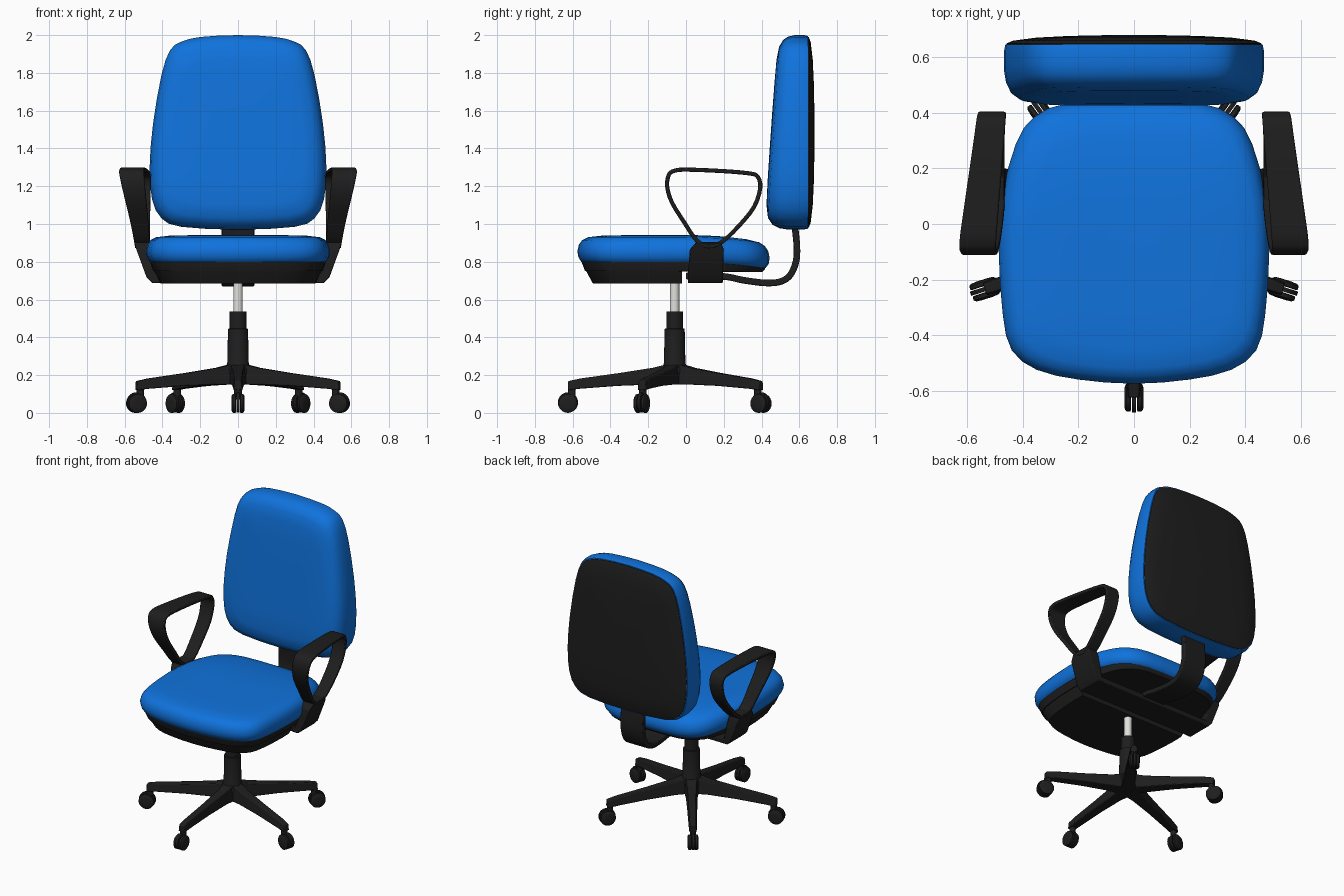
import bpy, bmesh, math
from mathutils import Matrix, Vector

if "Cube" in bpy.data.objects:
    bpy.data.objects.remove(bpy.data.objects["Cube"])


def material(name, rgb):
    m = bpy.data.materials.new(name)
    m.diffuse_color = (*rgb, 1)
    m.use_nodes = True
    m.node_tree.nodes["Principled BSDF"].inputs["Base Color"].default_value = m.diffuse_color
    return m


BLUE = material("blue fabric", (0.005, 0.17, 0.72))
BLACK = material("black plastic", (0.013, 0.013, 0.013))
STEEL = material("pale steel", (0.75, 0.75, 0.72))


def loft(name, rings, mat, closed=False, matrix=Matrix(), bevel=0):
    """Skin a series of equal-length rings, capped unless closed."""
    bm = bmesh.new()
    vs = [[bm.verts.new(matrix @ Vector(p)) for p in r] for r in rings]
    n = len(vs[0])
    for i in range(len(vs) if closed else len(vs) - 1):
        a, b = vs[i], vs[(i + 1) % len(vs)]
        for j in range(n):
            k = (j + 1) % n
            bm.faces.new((a[j], a[k], b[k], b[j]))
    if not closed:
        bm.faces.new(vs[0])
        bm.faces.new(vs[-1])
    bmesh.ops.recalc_face_normals(bm, faces=bm.faces)
    me = bpy.data.meshes.new(name)
    bm.to_mesh(me)
    bm.free()
    me.materials.append(mat)
    ob = bpy.data.objects.new(name, me)
    bpy.context.collection.objects.link(ob)
    if bevel:
        mod = ob.modifiers.new("bevel", 'BEVEL')
        mod.width, mod.segments = bevel, 2
    return ob


def smooth_loop(pts, steps=3, closed=True):
    """Catmull-Rom curve through 2D points."""
    out, n = [], len(pts)
    get = (lambda i: Vector(pts[i % n])) if closed else (lambda i: Vector(pts[max(0, min(n - 1, i))]))
    for i in range(n if closed else n - 1):
        p0, p1, p2, p3 = (get(i + d) for d in (-1, 0, 1, 2))
        for s in range(steps):
            t = s / steps
            out.append(0.5 * (2 * p1 + (p2 - p0) * t + (2 * p0 - 5 * p1 + 4 * p2 - p3) * t * t
                              + (3 * p1 - p0 - 3 * p2 + p3) * t ** 3))
    if not closed:
        out.append(get(n - 1))
    return out


def mirrored(half):
    """Full outline from a right half whose ends lie on x = 0."""
    return smooth_loop(half + [(-x, y) for x, y in half[-2:0:-1]], 2)


def lathe(name, profile, mat, matrix=Matrix(), n=24):
    rings = [[(r * math.cos(2 * math.pi * i / n), r * math.sin(2 * math.pi * i / n), h) for i in range(n)]
             for r, h in profile]
    return loft(name, rings, mat, matrix=matrix)


def strip(name, path, thick, span, closed=False, side=1, bevel=0.006):
    """Flat band following a (y, z) path; span(y, z) gives its x range."""
    rings, n = [], len(path)
    for i, p in enumerate(path):
        a = path[i - 1] if closed or i else p
        b = path[(i + 1) % n] if closed or i < n - 1 else p
        d = (b - a).normalized()
        q = Vector((-d.y, d.x)) * thick / 2
        x0, x1 = span(*p)
        rings.append([(side * x, *(p + s * q)) for x, s in ((x0, -1), (x1, -1), (x1, 1), (x0, 1))])
    return loft(name, rings, BLACK, closed, bevel=bevel)


# Seat cushion and the pan below it
SEAT_Y = -0.065
seat = mirrored([(0, -0.575), (0.2, -0.56), (0.35, -0.525), (0.44, -0.455), (0.472, -0.33), (0.487, -0.1),
                 (0.475, 0.1), (0.425, 0.29), (0.36, 0.385), (0.24, 0.435), (0, 0.443)])


def seat_ring(s, z, droop=0.18, back=9):
    ring = []
    for x, y in seat:
        y = min(SEAT_Y + (y - SEAT_Y) * s, back)
        ring.append((x * s, y, z - droop * max(0, y) ** 2))
    return ring


loft("seat_cushion", [seat_ring(s, z) for s, z in (
    (0.9, 0.785), (0.96, 0.8), (0.99, 0.825), (1, 0.855), (0.985, 0.89), (0.95, 0.915), (0.89, 0.93),
    (0.75, 0.938), (0.5, 0.941), (0.2, 0.942))], BLUE)
loft("seat_pan_rear", [seat_ring(0.955, 0.805), seat_ring(0.95, 0.79), seat_ring(0.92, 0.75, 0.03)], BLACK)
loft("seat_pan_front", [seat_ring(0.95, 0.8, 0, -0.02), seat_ring(0.93, 0.77, 0, -0.02),
                        seat_ring(0.84, 0.686, 0, -0.02)], BLACK)

# Backrest cushion and its rear shell
BACK_Z = 1.485
back = mirrored([(0, 2.0), (0.2, 1.99), (0.3, 1.965), (0.36, 1.92), (0.405, 1.79), (0.45, 1.53), (0.468, 1.3),
                 (0.455, 1.13), (0.405, 1.03), (0.3, 0.985), (0, 0.97)])


def back_ring(s, y):
    ring = []
    for x, z in back:
        z = BACK_Z + (z - BACK_Z) * s
        ring.append((x * s, y + 0.07 * (z - 1.2) * max(0, 0.645 - y) / 0.215, z))
    return ring


loft("backrest_cushion", [back_ring(s, y) for s, y in (
    (0.99, 0.646), (1, 0.62), (1, 0.55), (0.985, 0.505), (0.95, 0.47), (0.88, 0.445), (0.75, 0.433),
    (0.5, 0.43), (0.2, 0.429))], BLUE)
loft("backrest_shell", [back_ring(s, y) for s, y in (
    (0.98, 0.64), (0.98, 0.65), (0.93, 0.66), (0.75, 0.671), (0.5, 0.677), (0.2, 0.68))], BLACK)

# Curved bar carrying the backrest
bar = smooth_loop([(0.0, 0.725), (0.2, 0.722), (0.3, 0.703), (0.42, 0.688), (0.5, 0.695), (0.552, 0.73),
                   (0.582, 0.8), (0.587, 0.88), (0.575, 1.0)], 4, False)
strip("back_support_bar", bar, 0.035, lambda y, z: (-0.087, 0.087))

# Armrest crossbar, brackets and loops
strip("arm_crossbar", [Vector((0.012, 0.705)), Vector((0.195, 0.705))], 0.035, lambda y, z: (-0.44, 0.44))


def arm_span(y, z):
    t = (z - 0.88) / 0.41
    return 0.465 + t * (0.015 - 0.08 * (y - 0.15)), 0.545 + t * (0.055 - 0.14 * (y - 0.15))


arm = smooth_loop([(-0.09, 1.262), (-0.06, 1.282), (0, 1.288), (0.18, 1.281), (0.335, 1.268), (0.38, 1.25),
                   (0.393, 1.19), (0.36, 1.09), (0.28, 0.99), (0.19, 0.905), (0.12, 0.882), (0.055, 0.915),
                   (-0.01, 1.01), (-0.075, 1.115), (-0.1, 1.2)])
for side, label in ((1, "right"), (-1, "left")):
    strip(label + "_armrest", arm, 0.022, arm_span, True, side)
    loft(label + "_arm_bracket", [
        [(side * x, y, z) for x, y in ((x0, y0), (x1, y0), (x1, y1), (x0, y1))]
        for z, x0, x1, y0, y1 in ((0.687, 0.41, 0.455, 0.01, 0.195), (0.72, 0.425, 0.485, 0.01, 0.195),
                                  (0.865, 0.462, 0.538, 0.02, 0.2), (0.905, 0.468, 0.55, 0.055, 0.185))],
        BLACK, bevel=0.006)

# Gas lift column and hub
hub = Matrix.Translation((0, -0.06, 0))
lathe("gas_piston", [(0.025, 0.5), (0.025, 0.76)], STEEL, hub)
lathe("column", [(0.07, 0.152), (0.072, 0.23), (0.057, 0.262), (0.053, 0.445), (0.044, 0.447), (0.044, 0.537)],
      BLACK, hub)

# Five legs with twin-wheel castors
for k in range(5):
    m = hub @ Matrix.Rotation(math.radians(72 * k), 4, 'Z')
    n = str(k + 1)
    loft("base_leg_" + n, [[(-w, -r, z0), (w, -r, z0), (w * 0.75, -r, z1), (-w * 0.75, -r, z1)]
                           for r, w, z0, z1 in ((0.02, 0.05, 0.15, 0.262), (0.12, 0.038, 0.15, 0.238),
                                                (0.3, 0.032, 0.143, 0.21), (0.5, 0.027, 0.128, 0.182),
                                                (0.565, 0.024, 0.12, 0.168))], BLACK, matrix=m, bevel=0.005)
    lathe("castor_stem_" + n, [(0.02, 0.07), (0.02, 0.13)], BLACK, m @ Matrix.Translation((0, -0.545, 0)), 12)
    axle = m @ Matrix.Translation((0, -0.565, 0.05)) @ Matrix.Rotation(math.pi / 2, 4, 'Y')
    lathe("castor_body_" + n, [(0.054, -0.008), (0.054, 0.008)], BLACK,
          axle @ Matrix.Translation((-0.005, 0, 0)), 20)
    for s, label in ((1, "a"), (-1, "b")):
        lathe("castor_wheel_" + label + "_" + n, [(0.046, s * 0.011), (0.05, s * 0.014), (0.05, s * 0.027),
                                                  (0.042, s * 0.033), (0.02, s * 0.035)], BLACK, axle, 20)

# Smooth shading with crisp edges
bpy.ops.object.select_all(action='SELECT')
bpy.context.view_layer.objects.active = bpy.context.selectable_objects[0]
bpy.ops.object.shade_smooth_by_angle(angle=math.radians(40))
